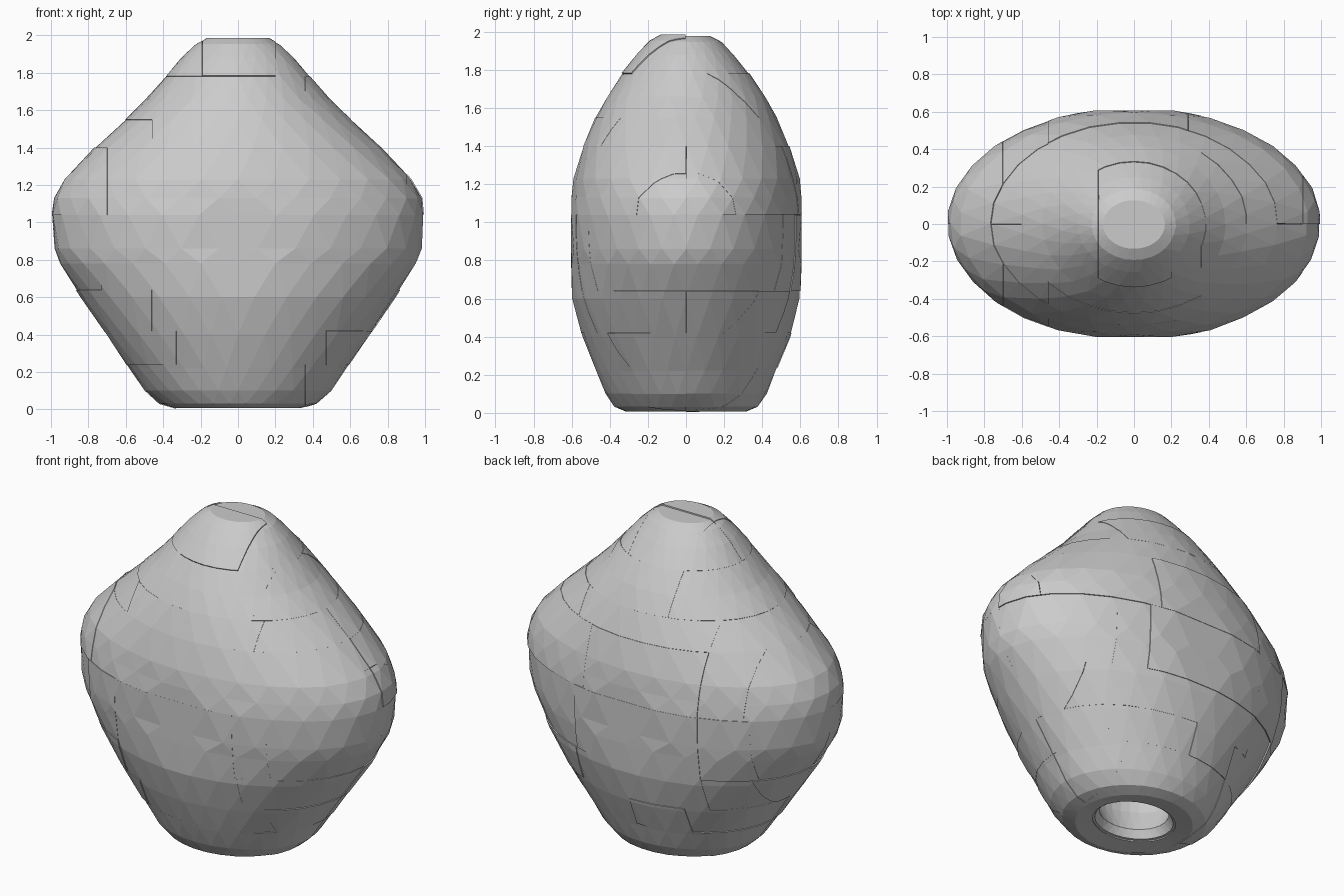
import bpy, bmesh, math, random
from mathutils import Vector

if "Cube" in bpy.data.objects:
    bpy.data.objects.remove(bpy.data.objects["Cube"])

random.seed(4)
SEG = 30

# profile rings: height, half width in x, half depth in y
CAVITY = [(0.60, 0.06, 0.06), (0.45, 0.24, 0.20), (0.22, 0.28, 0.24), (0.08, 0.22, 0.19)]
OUTER = [(0.02, 0.25, 0.21), (0.006, 0.34, 0.32), (0.03, 0.42, 0.38), (0.10, 0.50, 0.425),
         (0.22, 0.58, 0.475), (0.40, 0.705, 0.545), (0.60, 0.84, 0.60), (0.78, 0.955, 0.613),
         (0.86, 0.985, 0.617), (1.04, 0.997, 0.62), (1.13, 0.985, 0.605), (1.23, 0.93, 0.59),
         (1.40, 0.765, 0.54), (1.55, 0.605, 0.475), (1.66, 0.49, 0.415), (1.78, 0.385, 0.335),
         (1.88, 0.30, 0.255), (1.95, 0.225, 0.19), (1.982, 0.165, 0.13)]


def lathe(rings, shrink=0.0, jitter=0.0):
    """Loft elliptical rings, with flattened front and back, closed at the top."""
    bm = bmesh.new()
    loops = []
    for i, (z, rx, ry) in enumerate(rings):
        loop = []
        for j in range(SEG):
            a = 2 * math.pi * (j + 0.5 * (i % 2)) / SEG
            k = 1 + random.uniform(-jitter, jitter)
            y = (ry - shrink) * k * math.sin(a)
            lim = 0.603 - shrink
            loop.append(bm.verts.new(((rx - shrink) * k * math.cos(a), max(-lim, min(lim, y)), z)))
        loops.append(loop)
    for i in range(len(loops) - 1):
        lo, hi = loops[i], loops[i + 1]
        for j in range(SEG):
            n = (j + 1) % SEG
            if i % 2 == 0:
                bm.faces.new((lo[j], lo[n], hi[j]))
                bm.faces.new((lo[n], hi[n], hi[j]))
            else:
                bm.faces.new((lo[j], hi[n], hi[j]))
                bm.faces.new((lo[j], lo[n], hi[n]))
    bm.faces.new(loops[-1])
    return bm, loops


def make_object(name, bm):
    me = bpy.data.meshes.new(name)
    bm.to_mesh(me)
    bm.free()
    ob = bpy.data.objects.new(name, me)
    bpy.context.collection.objects.link(ob)
    return ob


# inner core with the hollow in its underside
core_rings = CAVITY + [(z + (0.012 if z < 1 else -0.012), rx, ry) for z, rx, ry in OUTER]
core, loops = lathe(core_rings, 0.014)
core.faces.new(list(reversed(loops[0])))
make_object("stone_core", core)


def clip(bm, axis, lo, hi):
    """Keep only the part of the skin between two planes."""
    for value, sign in ((lo, -1), (hi, 1)):
        co, no = Vector(), Vector()
        co[axis], no[axis] = value, sign
        bmesh.ops.bisect_plane(bm, geom=bm.verts[:] + bm.edges[:] + bm.faces[:],
                               plane_co=co, plane_no=no, clear_outer=True, dist=1e-5)


# outer skin cut into plates: height range and the x cuts in that band
BANDS = [(-1, 0.24, (-0.33, 0.36)), (0.24, 0.42, (-0.33, 0.0, 0.47)),
         (0.42, 0.64, (-0.70, -0.46, 0.37, 0.67)), (0.64, 1.04, (-0.73, -0.46, 0.36, 0.55)),
         (1.04, 1.40, (-0.70, -0.46, 0.29, 0.90)), (1.40, 1.55, (-0.46, 0.42)),
         (1.55, 1.78, (-0.19, 0.36)), (1.78, 3, (-0.19, 0.20))]
skin, _ = lathe(OUTER, 0.0, 0.004)
me = bpy.data.meshes.new("stone_plates")
plates = bmesh.new()
for z0, z1, cuts in BANDS:
    xs = (-2,) + cuts + (2,)
    for x0, x1 in zip(xs, xs[1:]):
        for y0, y1 in ((-2, 0), (0, 2)):
            p = skin.copy()
            clip(p, 2, z0, z1)
            clip(p, 0, x0, x1)
            clip(p, 1, y0, y1)
            if p.faces:
                # set each plate slightly in or out so the joints show as steps
                n = sum((f.normal * f.calc_area() for f in p.faces), Vector())
                if n.length > 0:
                    n.normalize()
                bmesh.ops.translate(p, verts=p.verts[:], vec=n * random.uniform(-0.005, 0.005))
                p.to_mesh(me)
                plates.from_mesh(me)
            p.free()
skin.free()
bpy.data.meshes.remove(me)
ob = make_object("stone_plates", plates)
mod = ob.modifiers.new("thickness", 'SOLIDIFY')
mod.thickness = 0.02
mod.offset = -1
